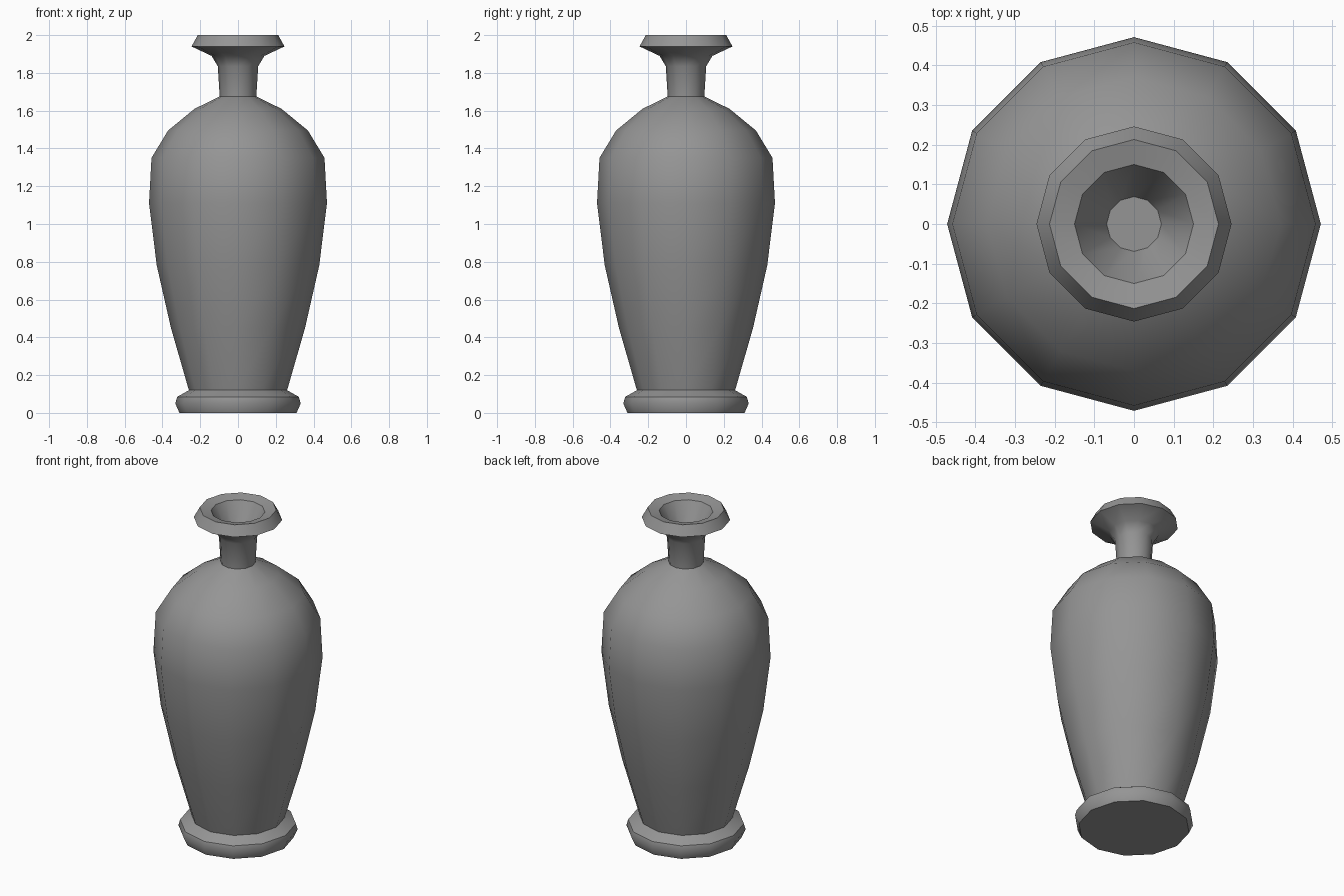
import bpy, bmesh
from math import radians, tau

if "Cube" in bpy.data.objects:
    bpy.data.objects.remove(bpy.data.objects["Cube"])

SIDES = 12

# Radius / height outline, from the underside up and back down into the mouth
PROFILE = [
    # foot ring
    (0.31, 0.0), (0.332, 0.05), (0.322, 0.085), (0.26, 0.12),
    # body and shoulder
    (0.355, 0.45), (0.43, 0.78), (0.471, 1.11), (0.458, 1.35),
    (0.37, 1.495), (0.23, 1.61), (0.097, 1.675),
    # neck and flared lip
    (0.107, 1.835), (0.14, 1.89), (0.246, 1.94), (0.213, 2.0),
    # inner rim and funnel
    (0.15, 1.985), (0.069, 1.83),
]


def lathe(name, profile, sides):
    """Spin an outline around z and cap both open ends."""
    bm = bmesh.new()
    verts = [bm.verts.new((r, 0, z)) for r, z in profile]
    edges = [bm.edges.new(pair) for pair in zip(verts, verts[1:])]
    bmesh.ops.spin(bm, geom=verts + edges, cent=(0, 0, 0), axis=(0, 0, 1),
                   angle=tau, steps=sides, use_merge=False)
    bmesh.ops.remove_doubles(bm, verts=bm.verts[:], dist=0.0005)
    bmesh.ops.holes_fill(bm, edges=[e for e in bm.edges if e.is_boundary], sides=sides)
    bmesh.ops.recalc_face_normals(bm, faces=bm.faces[:])
    mesh = bpy.data.meshes.new(name)
    bm.to_mesh(mesh)
    bm.free()
    obj = bpy.data.objects.new(name, mesh)
    bpy.context.collection.objects.link(obj)
    return obj


# Vase, smooth around the body with crisp foot, neck and lip edges
vase = lathe("vase", PROFILE, SIDES)
bpy.context.view_layer.objects.active = vase
vase.select_set(True)
bpy.ops.object.shade_smooth_by_angle(angle=radians(40))

# Dark grey glaze
glaze = bpy.data.materials.new("dark_grey")
glaze.diffuse_color = (0.3, 0.3, 0.3, 1)
glaze.use_nodes = True
glaze.node_tree.nodes["Principled BSDF"].inputs["Base Color"].default_value = glaze.diffuse_color
vase.data.materials.append(glaze)
